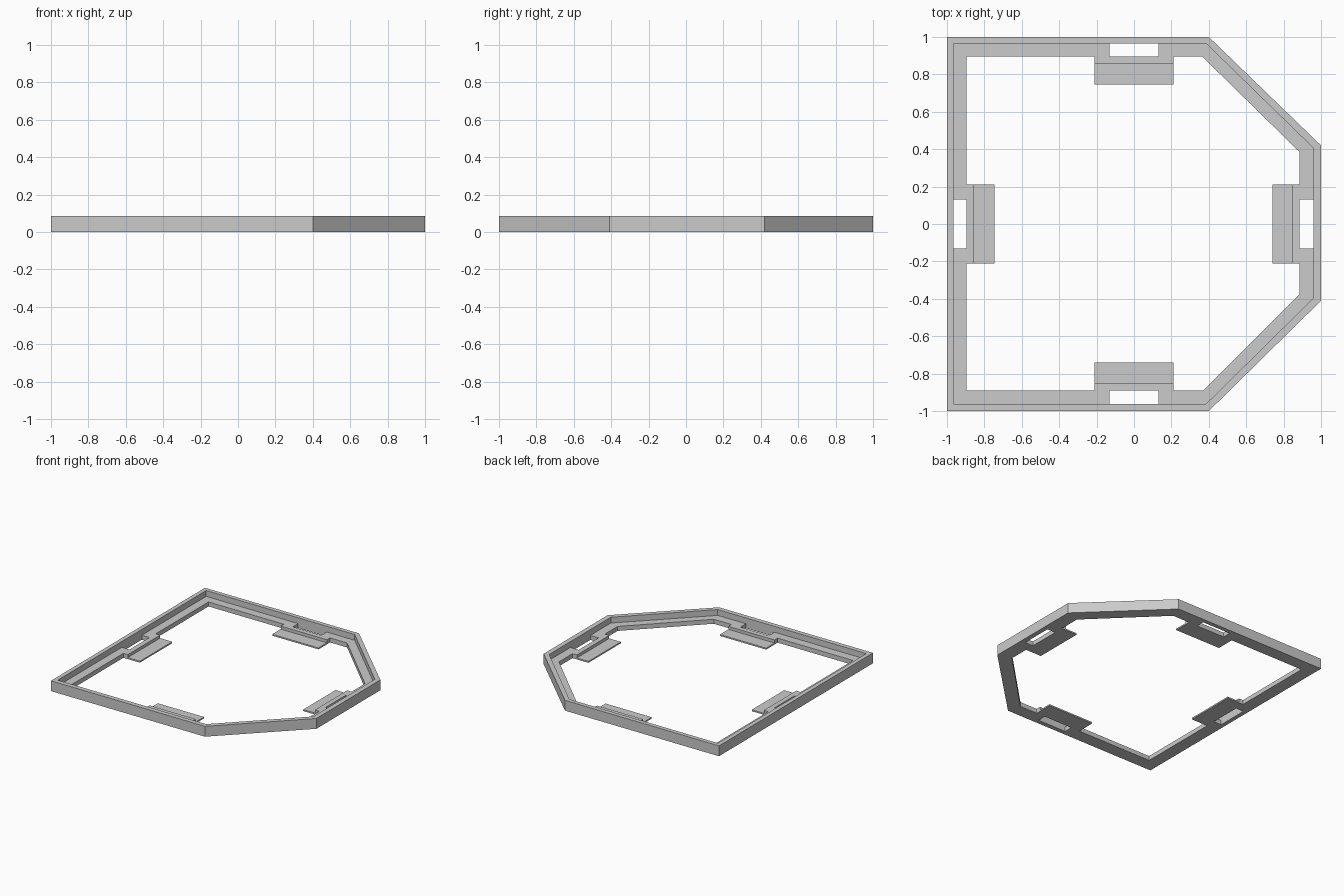
import bpy
import bmesh
from mathutils import Vector

HEIGHT, LEDGE, PLATE = 0.085, 0.037, 0.012
TAB_HALF, SLOT_HALF = 0.21, 0.13

cube = bpy.data.objects.get("Cube")
if cube:
    bpy.data.objects.remove(cube, do_unlink=True)

grey = bpy.data.materials.new("light_grey")
grey.use_nodes = True
colour = (0.6, 0.6, 0.6, 1)
grey.diffuse_color = colour
grey.node_tree.nodes["Principled BSDF"].inputs["Base Color"].default_value = colour


def prism(name, outline, low, high):
    """Closed upright solid from a counter-clockwise outline."""
    bm = bmesh.new()
    base = bm.faces.new([bm.verts.new((p[0], p[1], low)) for p in outline])
    result = bmesh.ops.extrude_face_region(bm, geom=[base], use_keep_orig=True)
    top = [v for v in result["geom"] if isinstance(v, bmesh.types.BMVert)]
    bmesh.ops.translate(bm, verts=top, vec=(0, 0, high - low))
    bmesh.ops.recalc_face_normals(bm, faces=bm.faces)
    mesh = bpy.data.meshes.new(name)
    bm.to_mesh(mesh)
    bm.free()
    mesh.materials.append(grey)
    obj = bpy.data.objects.new(name, mesh)
    bpy.context.collection.objects.link(obj)
    return obj


def cut(target, outline, low, high):
    """Subtract a prism and discard the cutter."""
    cutter = prism("cutter", outline, low, high)
    cutter.hide_render = True
    mod = target.modifiers.new("cut", 'BOOLEAN')
    mod.operation, mod.solver, mod.object = 'DIFFERENCE', 'EXACT', cutter
    bpy.context.view_layer.objects.active = target
    bpy.ops.object.modifier_apply(modifier=mod.name)
    bpy.data.objects.remove(cutter, do_unlink=True)


def strip(out, half, near, far):
    """Rectangle lying across the direction out, between two distances."""
    side = Vector((-out.y, out.x))
    return [out * near - side * half, out * far - side * half,
            out * far + side * half, out * near + side * half]


# Each side: outward direction, tab tip, rib edge, ledge edge, rim wall,
# and the inner corners that follow it counter-clockwise
sides = [
    (Vector((0, -1)), 0.74, 0.85, 0.89, 0.962, [(0.37, -0.89), (0.885, -0.375)]),
    (Vector((1, 0)), 0.74, 0.845, 0.885, 0.96, [(0.885, 0.385), (0.365, 0.895)]),
    (Vector((0, 1)), 0.745, 0.855, 0.895, 0.965, [(-0.895, 0.895)]),
    (Vector((-1, 0)), 0.745, 0.855, 0.895, 0.965, [(-0.895, -0.89)]),
]

# Outer frame with two clipped corners
frame = prism("frame", [(-1, -1), (0.4, -1), (1, -0.41), (1, 0.42), (0.4, 1), (-1, 1)],
              0, HEIGHT)

# Central opening, notched around the four tabs
opening = []
for out, tip, rib, ledge, rim, corners in sides:
    a, b, c, d = strip(out, TAB_HALF, tip, ledge)
    opening += [b, a, d, c] + corners
cut(frame, opening, -1, 1)

# Recess that leaves the thin raised rim above the ledge
cut(frame, [(-0.965, -0.962), (0.385, -0.962), (0.96, -0.395),
            (0.96, 0.405), (0.385, 0.965), (-0.965, 0.965)], LEDGE, 1)

# Thin tab plates and the slots behind them
for out, tip, rib, ledge, rim, corners in sides:
    cut(frame, strip(out, TAB_HALF + 0.05, tip - 0.1, rib), PLATE, 1)
    cut(frame, strip(out, SLOT_HALF, ledge, rim), -1, LEDGE + 0.02)
